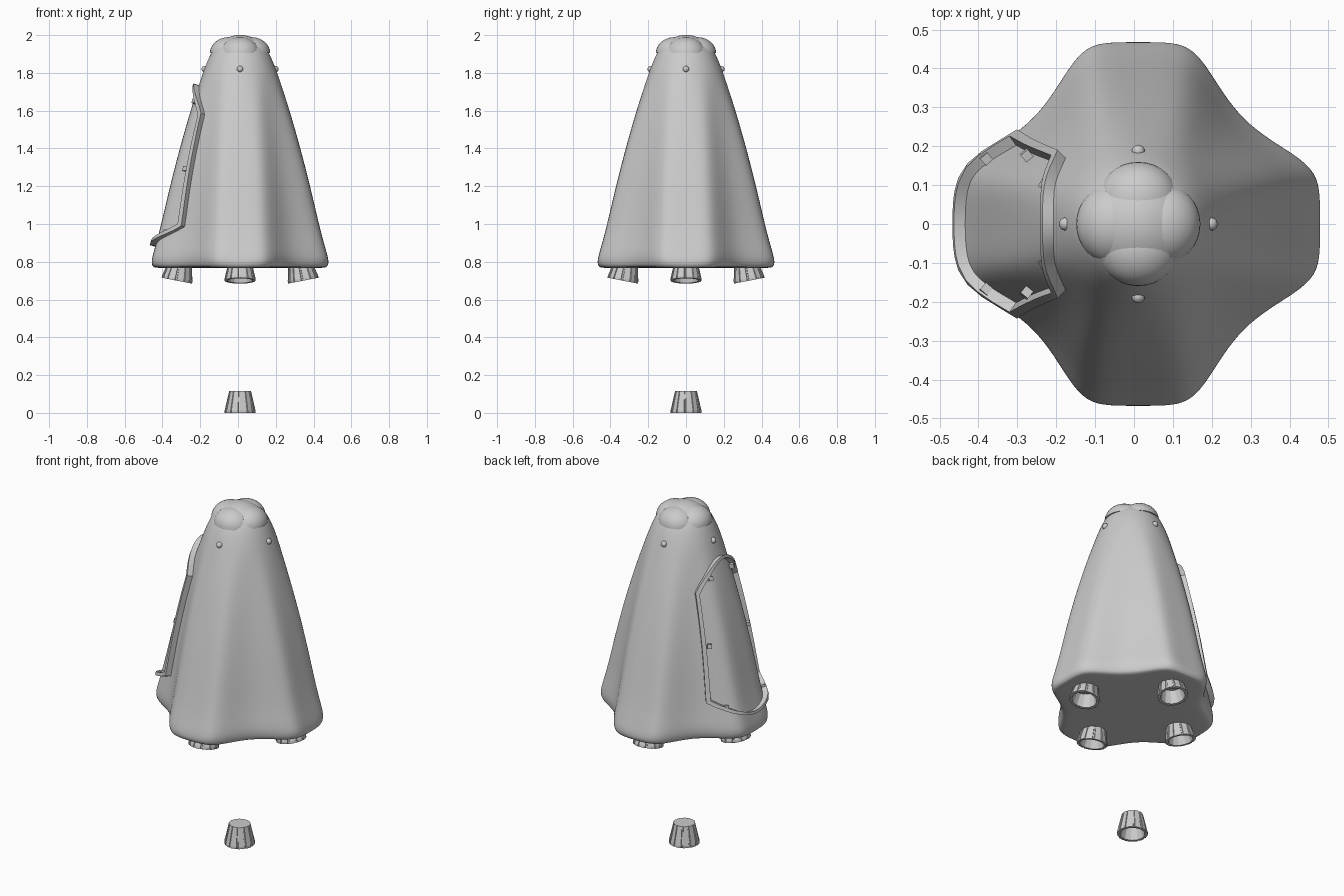
import bpy, bmesh, math
from mathutils import Vector, Matrix
from mathutils.bvhtree import BVHTree

if "Cube" in bpy.data.objects:
    bpy.data.objects.remove(bpy.data.objects["Cube"])

CX = 0.011  # capsule axis


def smooth_by_angle(ob, angle):
    bpy.ops.object.select_all(action='DESELECT')
    ob.select_set(True)
    bpy.context.view_layer.objects.active = ob
    bpy.ops.object.shade_smooth_by_angle(angle=math.radians(angle))


def make(name, verts, faces, smooth=None):
    me = bpy.data.meshes.new(name)
    bm = bmesh.new()
    vs = [bm.verts.new(v) for v in verts]
    for f in faces:
        bm.faces.new([vs[i] for i in f])
    bmesh.ops.recalc_face_normals(bm, faces=bm.faces)
    bm.to_mesh(me)
    bm.free()
    ob = bpy.data.objects.new(name, me)
    bpy.context.collection.objects.link(ob)
    if smooth:
        smooth_by_angle(ob, smooth)
    return ob


def loft(rings, cap_start=True, cap_end=True, loop=False):
    n = len(rings[0])
    verts = [p for r in rings for p in r]
    count = len(rings)
    faces = []
    for i in range(count if loop else count - 1):
        a, b = i * n, (i + 1) % count * n
        faces += [(a + j, a + (j + 1) % n, b + (j + 1) % n, b + j) for j in range(n)]
    if cap_start:
        faces.append(tuple(range(n)))
    if cap_end:
        faces.append(tuple(range((count - 1) * n, count * n)))
    return verts, faces


# Four-lobed capsule body: half-lobe outline at the base, fading to a circle at the nose
LOBE = [(.47, 0), (.47, .045), (.468, .09), (.457, .132), (.415, .172), (.338, .218), (.27, .27)]


def section(R, z, lift=0, scale=1):
    t = max(0, (R - .2) / .27)
    c = min(R, .2)
    pts = []
    for q in range(4):
        rot = Matrix.Rotation(q * math.pi / 2, 3, 'Z')
        for k in range(-6, 6):
            a = math.radians(7.5 * k)
            u, v = LOBE[abs(k)]
            w = math.sin(2 * a) ** 2
            fill = 1 + .14 * w * t * (1 - t)  # valleys are shallower at mid height
            p = Vector((c * math.cos(a) * (1 - t) + u * t,
                        c * math.sin(a) * (1 - t) + math.copysign(v, k) * t, 0)) * scale * fill
            p = rot @ p
            pts.append((p.x + CX, p.y, z + lift * w))
    return pts


PROFILE = [(.417, 1.0), (.371, 1.2), (.32, 1.4), (.263, 1.6), (.214, 1.75), (.19, 1.82), (.166, 1.88),
           (.145, 1.92), (.118, 1.955), (.078, 1.983), (.04, 1.997), (.01, 2.001)]
rings = [section(.462, .768, 0, .5), section(.462, .768, 0, .93), section(.465, .768, .01, .985),
         section(.47, .79, .025), section(.465, .825, .03), section(.443, .9, .015)]
rings += [section(R, z) for R, z in PROFILE]
body = make("capsule_body", *loft(rings), smooth=60)
sub = body.modifiers.new("smooth", 'SUBSURF')
sub.levels = sub.render_levels = 2
tree = BVHTree.FromObject(body, bpy.context.evaluated_depsgraph_get())


def on_body(y, z):
    p, n, _, _ = tree.ray_cast(Vector((-2, y, z)), Vector((1, 0, 0)))
    return p, (n if n.x < 0 else -n)


# Raised frame of the side hatch, wrapped over the left lobe
path = []
for i in range(17):
    y = -.17 + .34 * i / 16
    path.append((y, 1.735 - .155 * (y / .17) ** 2))
path += [(.17 + .05 * i / 12, 1.58 - .595 * i / 12) for i in range(1, 12)]
for i in range(17):
    y = .22 - .44 * i / 16
    path.append((y, .88 + .105 * (y / .22) ** 2))
path += [(-.22 + .05 * i / 12, .985 + .595 * i / 12) for i in range(1, 12)]
frame = []
for y, z in path:
    zi = 1.3 + (z - 1.3) * .965
    p, n = on_body(y, z)
    q, m = on_body(y * .92, zi)
    frame.append([p - n * .012, p + n * .03, q + m * .03, q - m * .012])
make("hatch_frame", *loft(frame, False, False, True), smooth=35)

# Small hatch clips inside the frame
for s in (-1, 1):
    for y, z in ((.095, 1.645), (.168, 1.29), (.16, .955)):
        p, n = on_body(s * y, z)
        bpy.ops.mesh.primitive_cube_add(size=1, location=p + n * .008,
                                        rotation=n.to_track_quat('Z', 'Y').to_euler())
        clip = bpy.context.object
        clip.name = "hatch_clip"
        clip.scale = (.024, .024, .03)

# Nose hoods that blend into the dome with flat undersides, and the round ports below them
for q in range(4):
    place = Matrix.Translation((CX, 0, 0)) @ Matrix.Rotation(q * math.pi / 2, 4, 'Z')
    me = bpy.data.meshes.new("nose_hood")
    bm = bmesh.new()
    bmesh.ops.create_uvsphere(bm, u_segments=32, v_segments=16, radius=1)
    cut = bmesh.ops.bisect_plane(bm, geom=bm.verts[:] + bm.edges[:] + bm.faces[:],
                                 plane_co=(0, 0, .02), plane_no=(0, 0, -1), clear_outer=True)
    bmesh.ops.holes_fill(bm, edges=[e for e in cut['geom_cut'] if isinstance(e, bmesh.types.BMEdge)])
    bmesh.ops.transform(bm, verts=bm.verts, matrix=place @ Matrix.Translation((.062, 0, 1.903))
                        @ Matrix.Diagonal((.098, .105, .086, 1)))
    bm.to_mesh(me)
    bm.free()
    hood = bpy.data.objects.new("nose_hood", me)
    bpy.context.collection.objects.link(hood)
    smooth_by_angle(hood, 40)

    bpy.ops.mesh.primitive_uv_sphere_add(segments=16, ring_count=8, radius=.017,
                                         location=place @ Vector((.187, 0, 1.82)))
    bpy.context.object.name = "nose_port"
    bpy.ops.object.shade_smooth()

# Hollow plated engine nozzle, one detached on the ground and four tilted under the lobes
PLATES = 12
NOZZLE = [(.058, .115, 1), (.082, .012, 1), (.082, 0, 1), (.066, 0, 0), (.046, .085, 0)]
STEPS = [(0, 1), (.74, 1), (.78, .94), (.96, .94)]  # plate then groove


def nozzle(name, matrix):
    rs = []
    for r, z, grooved in NOZZLE:
        ring = []
        for i in range(PLATES):
            for f, g in STEPS:
                a = 2 * math.pi * (i + f) / PLATES
                rr = r * g if grooved else r
                ring.append((rr * math.cos(a), rr * math.sin(a), z))
        rs.append(ring)
    ob = make(name, *loft(rs))
    ob.matrix_world = matrix
    return ob


nozzle("loose_nozzle", Matrix.Translation((CX, 0, 0)))
for q in range(4):
    nozzle("engine_nozzle", Matrix.Translation((CX, 0, 0)) @ Matrix.Rotation(q * math.pi / 2, 4, 'Z')
           @ Matrix.Translation((.335, 0, .70)) @ Matrix.Rotation(math.radians(-11), 4, 'Y'))
